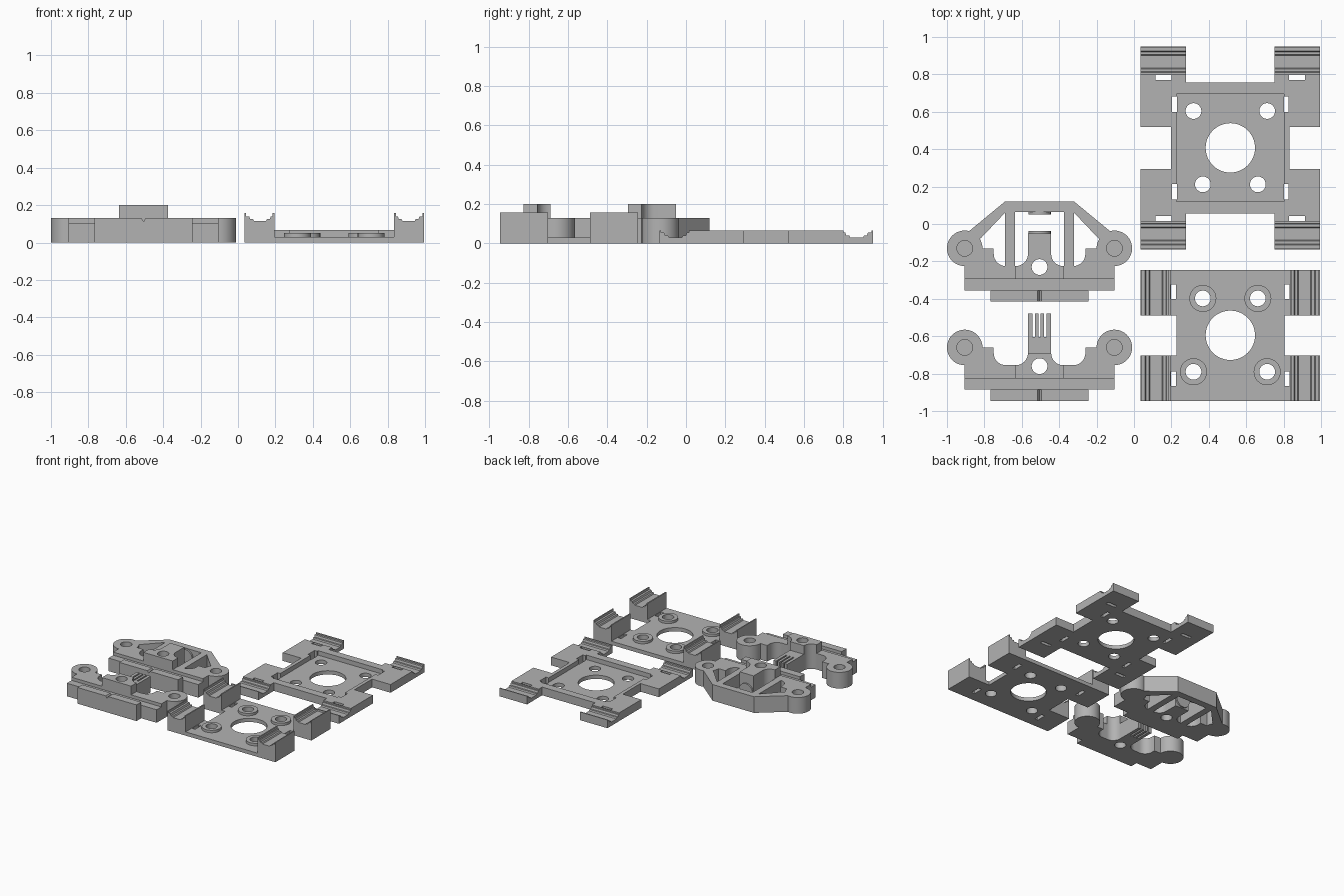
import bpy, bmesh
from math import pi, cos, sin

if "Cube" in bpy.data.objects:
    bpy.data.objects.remove(bpy.data.objects["Cube"])

grey = bpy.data.materials.new("matte grey plastic")
grey.use_nodes = True
grey.diffuse_color = (0.45, 0.45, 0.45, 1)
grey.node_tree.nodes["Principled BSDF"].inputs["Base Color"].default_value = (0.45, 0.45, 0.45, 1)


def prism(points, lo, hi, axis="z"):
    """Extrude a flat outline along one axis."""
    place = {"x": lambda a, b, h: (h, a, b),
             "y": lambda a, b, h: (a, h, b),
             "z": lambda a, b, h: (a, b, h)}[axis]
    bm = bmesh.new()
    low = [bm.verts.new(place(a, b, lo)) for a, b in points]
    high = [bm.verts.new(place(a, b, hi)) for a, b in points]
    bm.faces.new(low)
    bm.faces.new(high)
    for i in range(len(points)):
        j = (i + 1) % len(points)
        bm.faces.new((low[i], low[j], high[j], high[i]))
    bmesh.ops.recalc_face_normals(bm, faces=bm.faces)
    mesh = bpy.data.meshes.new("part")
    bm.to_mesh(mesh)
    bm.free()
    ob = bpy.data.objects.new("part", mesh)
    bpy.context.collection.objects.link(ob)
    return ob


def box(x0, x1, y0, y1, z0, z1):
    x0, x1 = sorted((x0, x1))
    y0, y1 = sorted((y0, y1))
    return prism([(x0, y0), (x1, y0), (x1, y1), (x0, y1)], z0, z1)


def arc(cx, cy, r, a0, a1, n):
    return [(cx + r * cos(a0 + (a1 - a0) * i / n), cy + r * sin(a0 + (a1 - a0) * i / n))
            for i in range(n + 1)]


def disc(cx, cy, r, lo, hi, axis="z"):
    return prism(arc(cx, cy, r, 0, 2 * pi, 48)[:-1], lo, hi, axis)


def mirrored(half):
    return half + [(-x, y) for x, y in reversed(half)]


def build(name, solids, cuts, x=0, y=0):
    """Fuse the solids, cut the openings and finish the part."""
    base = solids[0]
    for operation, parts in (("UNION", solids[1:]), ("DIFFERENCE", cuts)):
        for part in parts:
            mod = base.modifiers.new("shape", "BOOLEAN")
            mod.operation, mod.object, mod.solver = operation, part, "EXACT"
    bpy.context.view_layer.update()
    graph = bpy.context.evaluated_depsgraph_get()
    mesh = bpy.data.meshes.new_from_object(base.evaluated_get(graph))
    base.modifiers.clear()
    base.data = mesh
    for part in solids[1:] + cuts:
        bpy.data.objects.remove(part)
    base.name = name
    mesh.materials.clear()
    mesh.materials.append(grey)
    base.location = (x, y, 0)
    bpy.ops.object.select_all(action="DESELECT")
    base.select_set(True)
    bpy.context.view_layer.objects.active = base
    bpy.ops.object.shade_smooth_by_angle(angle=pi / 6)
    return base


# Stepped snap groove: distance from the outer edge, height above the valley
GROOVE = [(.008, .08), (.008, .025), (.025, .025), (.03, .01), (.045, .01), (.05, 0),
          (.115, 0), (.12, .01), (.135, .01), (.14, .025), (.15, .025), (.15, .08)]
SIDES = (-1, 1)


def groove(edge, direction, valley, lo, hi, axis):
    return prism([(edge + direction * d, valley + h) for d, h in GROOVE], lo, hi, axis)


# Pocketed mounting plate with four clip arms
def pocket_plate():
    solids = [box(-.316, .316, -.35, .35, 0, .066)]
    cuts = [box(-.288, .288, -.288, .288, .03, .1), disc(0, 0, .132, -.1, .2)]
    for s in SIDES:
        for t in SIDES:
            solids.append(box(s * .236, s * .48, t * .112, t * .543, 0, .066))
            cuts.append(groove(t * .543, -t, .03, s * .36 - .15, s * .36 + .15, "x"))
            cuts.append(box(s * .286, s * .312, t * .193, t * .275, -.1, .2))
            cuts.append(box(s * .315, s * .4, t * .363, t * .39, -.1, .2))
        cuts.append(disc(s * .197, .197, .042, -.1, .2))
        cuts.append(disc(s * .147, -.195, .042, -.1, .2))
    build("pocket_plate", solids, cuts, .515, .407)


# Mounting plate with raised clip blocks and bosses
def clip_plate():
    solids = [box(-.289, .289, -.35, .35, 0, .03)]
    cuts = [disc(0, 0, .132, -.1, .2)]
    for s in SIDES:
        for t in SIDES:
            solids.append(box(s * .25, s * .48, t * .107, t * .35, 0, .03))
            solids.append(box(s * .32, s * .48, t * .107, t * .35, 0, .158))
            cuts.append(groove(s * .48, -s, .115, t * .23 - .15, t * .23 + .15, "y"))
            cuts.append(box(s * .29, s * .317, t * .193, t * .272, -.1, .2))
        for x, y in ((s * .147, .197), (s * .197, -.195)):
            solids.append(disc(x, y, .072, 0, .05))
            cuts.append(disc(x, y, .042, -.1, .2))
    build("clip_plate", solids, cuts, .515, -.595)


# Shared jaw: front bar, ledge, body with two bays, ears and raised centre
def jaw(tab_top):
    inner = arc(.127, .255, .065, -pi / 2, -pi, 8)
    body = [(.4, .12), (.4, .285), (.245, .285)] + arc(.18, .255, .065, 0, -pi / 2, 8) + inner
    raised = [(.13, .12), (.13, .19)] + inner + [(.062, tab_top)]
    solids = [prism(mirrored(body), 0, .13),
              prism(mirrored(raised), 0, .2),
              box(-.4, .4, .06, .13, 0, .105),
              box(-.262, .262, 0, .06, 0, .13)]
    cuts = [disc(0, .185, .042, -.1, .3),
            prism([(-.015, .135), (.015, .135), (0, .112)], -.1, .06, "y")]
    for s in SIDES:
        solids.append(disc(s * .4, .285, .095, 0, .13))
        cuts.append(disc(s * .4, .285, .042, .03, .2))
    return solids, cuts


# Jaw with slotted tongue
def slotted_jaw():
    solids, cuts = jaw(.256)
    solids.append(box(-.062, .062, .2, .467, 0, .13))
    for x in (-.031, 0, .031):
        cuts.append(box(x - .006, x + .006, .341, .6, -.1, .3))
    build("slotted_jaw", solids, cuts, -.505, -.945)


# Jaw with braced frame and two facing spring seats
def framed_jaw():
    solids, cuts = jaw(.365)
    frame = [(.185, .535), (.385, .37), (.4, .3), (.313, .34), (.18, .48)]
    solids.append(prism(mirrored(frame), 0, .13))
    for s in SIDES:
        solids.append(box(s * .132, s * .185, .15, .5, 0, .13))
    solids.append(disc(0, .066, .06, .35, .377, "y"))
    solids.append(disc(0, .066, .06, .466, .5, "y"))
    build("framed_jaw", solids, cuts, -.505, -.415)


pocket_plate()
clip_plate()
slotted_jaw()
framed_jaw()
